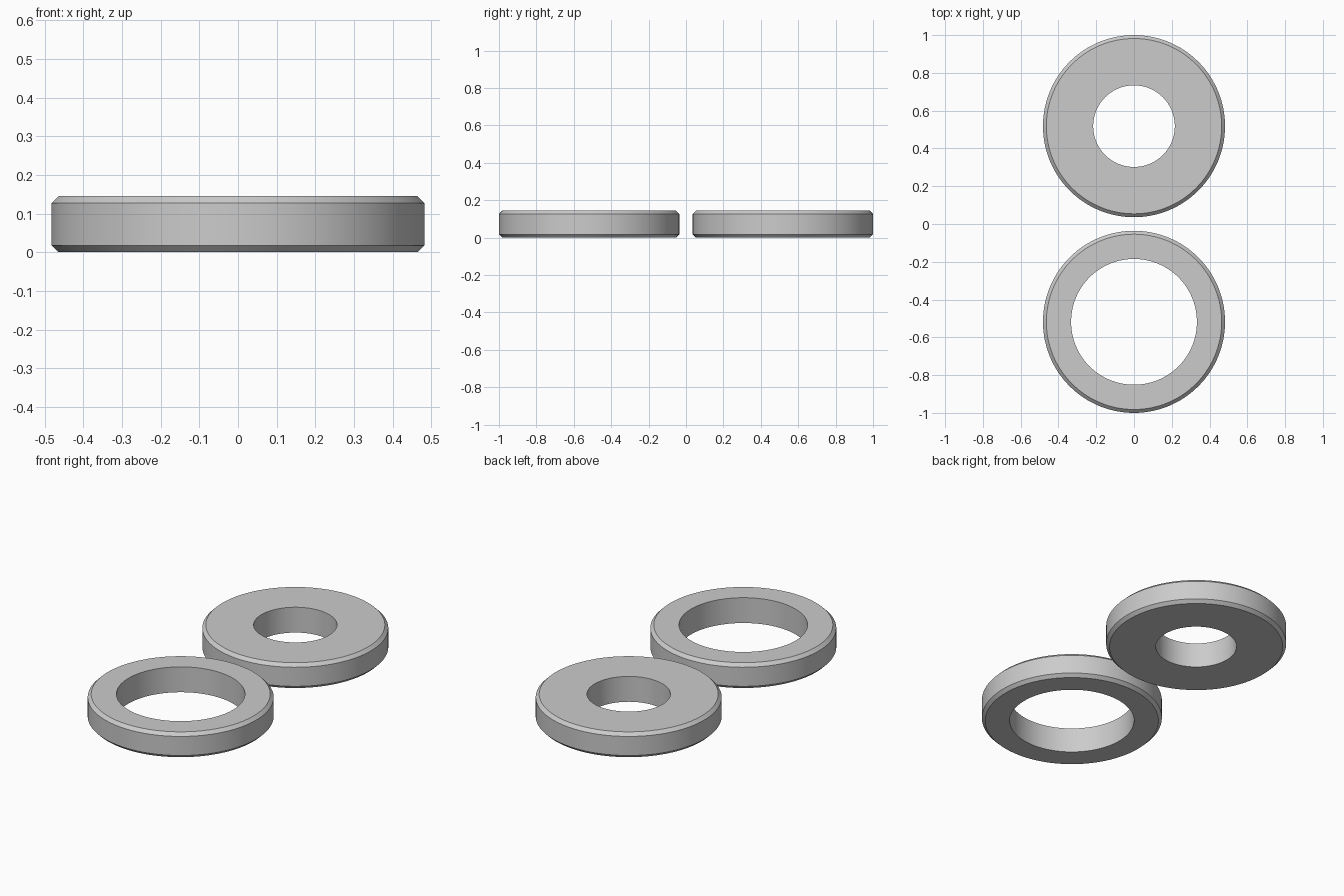
import bpy, bmesh, math

if "Cube" in bpy.data.objects:
    bpy.data.objects.remove(bpy.data.objects["Cube"])

R, H, C = 0.482, 0.145, 0.018   # outer radius, height, chamfer
SEGMENTS = 128

grey = bpy.data.materials.new("light_grey")
grey.diffuse_color = (0.6, 0.6, 0.6, 1)
grey.use_nodes = True
grey.node_tree.nodes["Principled BSDF"].inputs["Base Color"].default_value = grey.diffuse_color


def chamfered_ring(name, y, hole):
    """Spin a closed cross-section around z, chamfered on the outer rims."""
    profile = [(hole, 0), (R - C, 0), (R, C), (R, H - C), (R - C, H), (hole, H)]
    bm = bmesh.new()
    verts = [bm.verts.new((r, 0, z)) for r, z in profile]
    edges = [bm.edges.new((verts[i - 1], verts[i])) for i in range(len(verts))]
    bmesh.ops.spin(bm, geom=verts + edges, cent=(0, 0, 0), axis=(0, 0, 1),
                   angle=math.tau, steps=SEGMENTS, use_merge=True)
    bmesh.ops.remove_doubles(bm, verts=bm.verts[:], dist=1e-5)
    bmesh.ops.recalc_face_normals(bm, faces=bm.faces[:])
    mesh = bpy.data.meshes.new(name)
    bm.to_mesh(mesh)
    bm.free()
    mesh.materials.append(grey)
    ob = bpy.data.objects.new(name, mesh)
    ob.location.y = y
    bpy.context.collection.objects.link(ob)
    bpy.ops.object.select_all(action='DESELECT')
    ob.select_set(True)
    bpy.context.view_layer.objects.active = ob
    bpy.ops.object.shade_smooth_by_angle(angle=math.radians(30))


# Two rings side by side, differing only in bore
chamfered_ring("wide_bore_ring", -(1 - R), 0.333)
chamfered_ring("narrow_bore_ring", 1 - R, 0.216)
